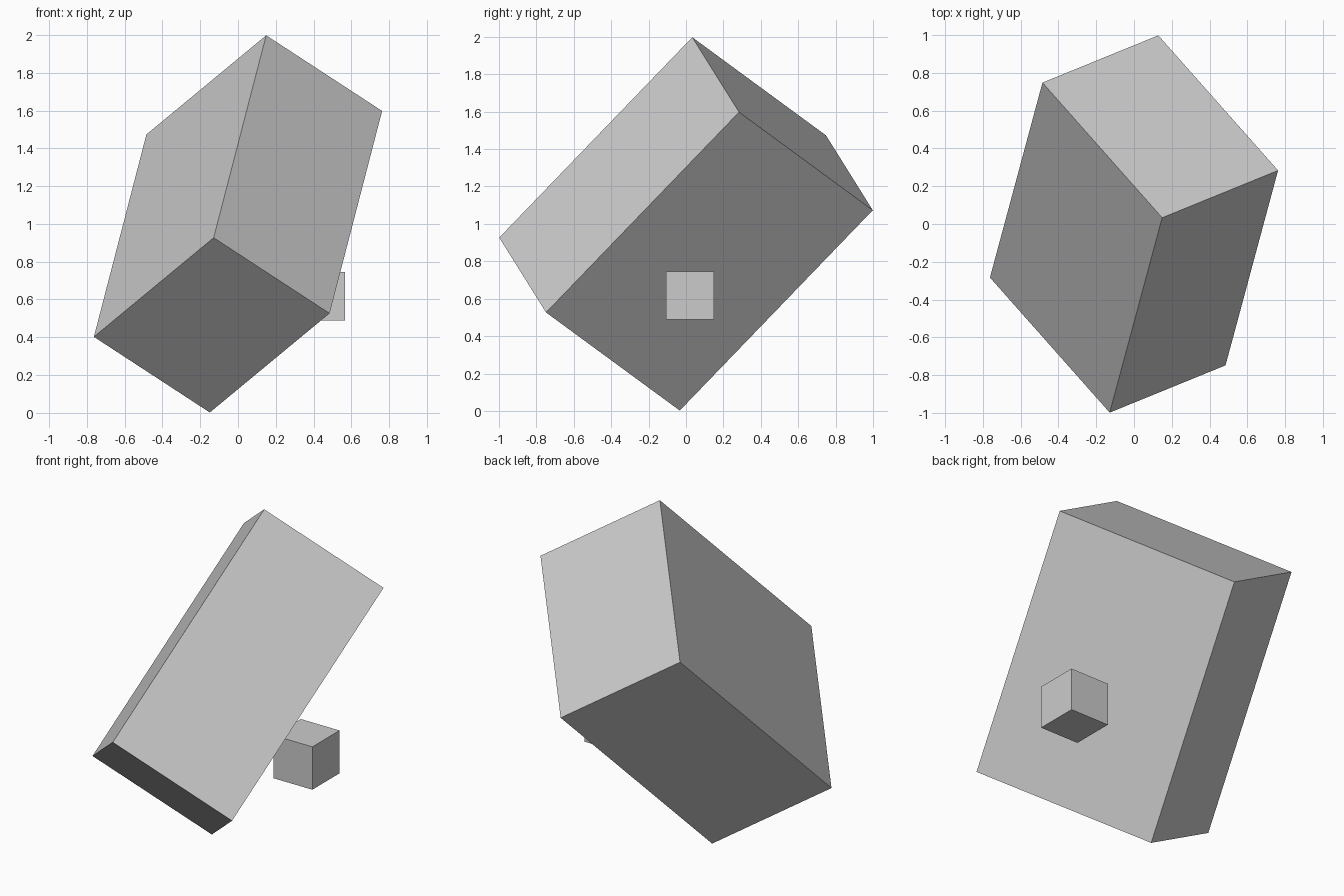
import bpy
from mathutils import Matrix, Vector

if "Cube" in bpy.data.objects:
    bpy.data.objects.remove(bpy.data.objects["Cube"])


def add_box(name, size, centre, rotation=Matrix.Identity(3)):
    bpy.ops.mesh.primitive_cube_add(size=1)
    box = bpy.context.object
    box.name = name
    box.matrix_world = (Matrix.Translation(centre) @ rotation.to_4x4()
                        @ Matrix.Diagonal((*size, 1)))
    return box


# Tilted slab: local axes along its short, middle and long edges
short_axis = Vector((0.613, 0.25, -0.40)).normalized()
long_axis = Vector((0.28, 1.033, 1.07))
long_axis = (long_axis - long_axis.dot(short_axis) * short_axis).normalized()
middle_axis = long_axis.cross(short_axis)
tilt = Matrix((short_axis, middle_axis, long_axis)).transposed()
if tilt.determinant() < 0:
    tilt.col[1] = -middle_axis
add_box("tilted_block", (0.774, 1.09, 1.513), (0, 0, 1.0), tilt)

# Small upright cube set into the slab's lower face
add_box("small_cube", (0.256, 0.256, 0.256), (0.438, 0.021, 0.617))
